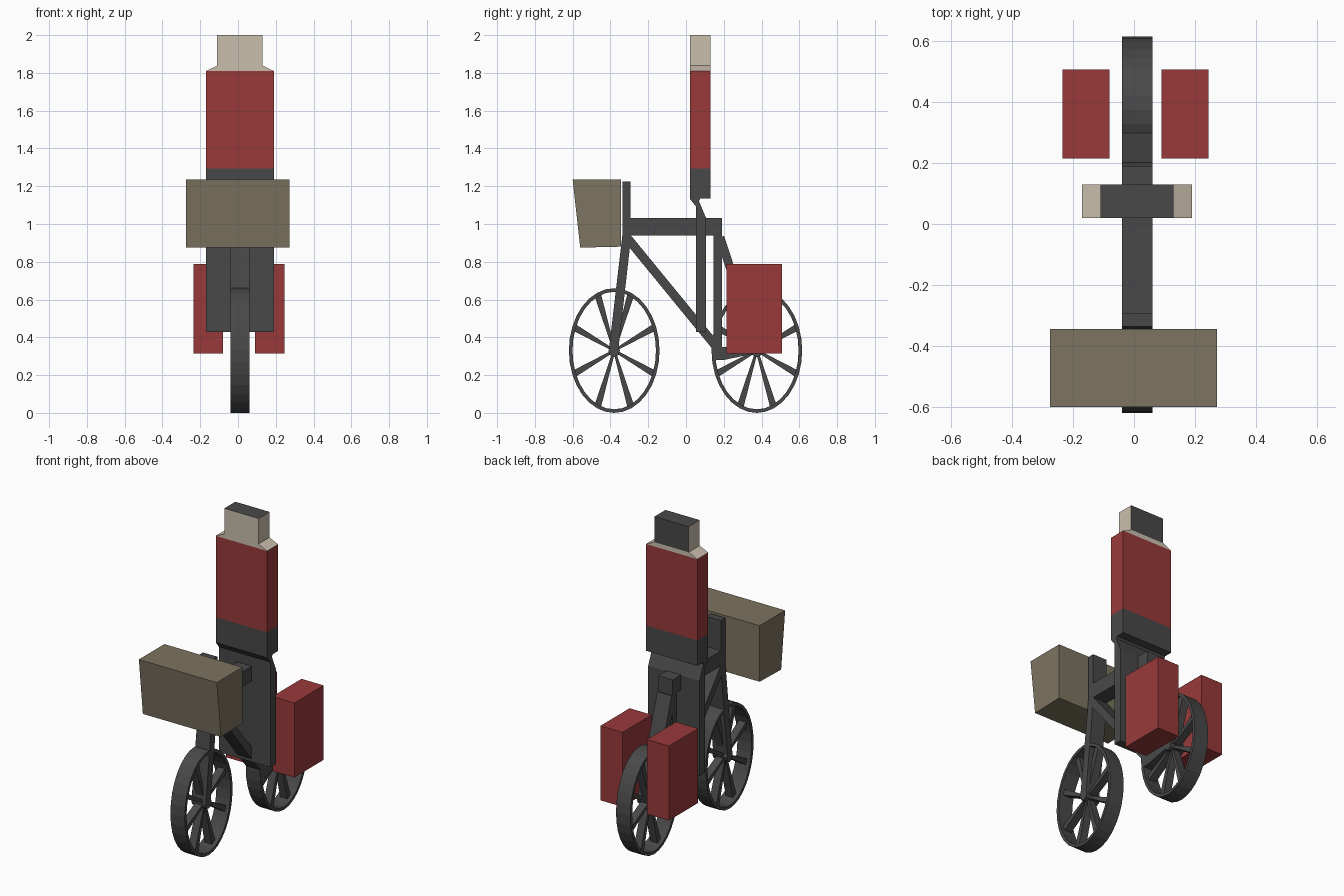
import bpy, bmesh, math

if "Cube" in bpy.data.objects:
    bpy.data.objects.remove(bpy.data.objects["Cube"])


def material(name, rgb):
    m = bpy.data.materials.new(name)
    m.diffuse_color = (*rgb, 1)
    m.use_nodes = True
    m.node_tree.nodes["Principled BSDF"].inputs["Base Color"].default_value = m.diffuse_color
    return m


DARK = material("charcoal", (0.066, 0.066, 0.067))
RED = material("red", (0.32, 0.042, 0.042))
TAN = material("basket tan", (0.205, 0.174, 0.117))
SKIN = material("skin", (0.59, 0.52, 0.42))


def finish(name, bm, *mats):
    bmesh.ops.recalc_face_normals(bm, faces=bm.faces)
    me = bpy.data.meshes.new(name)
    bm.to_mesh(me)
    bm.free()
    for m in mats:
        me.materials.append(m)
    ob = bpy.data.objects.new(name, me)
    bpy.context.collection.objects.link(ob)
    return ob


def add_prism(bm, pts, x0, x1):
    """Side profile of (y, z) points, extruded across x."""
    a = [bm.verts.new((x0, y, z)) for y, z in pts]
    b = [bm.verts.new((x1, y, z)) for y, z in pts]
    bm.faces.new(a)
    bm.faces.new(b)
    n = len(pts)
    for i in range(n):
        j = (i + 1) % n
        bm.faces.new((a[i], a[j], b[j], b[i]))


def prism(name, pts, x0, x1, mat):
    bm = bmesh.new()
    add_prism(bm, pts, x0, x1)
    return finish(name, bm, mat)


def box(name, x0, x1, y0, y1, z0, z1, mat):
    return prism(name, [(y0, z0), (y1, z0), (y1, z1), (y0, z1)], x0, x1, mat)


def bar(name, a, b, w):
    """Slanted frame tube between two (y, z) points."""
    dy, dz = b[0] - a[0], b[1] - a[1]
    k = w / 2 / math.hypot(dy, dz)
    ny, nz = -dz * k, dy * k
    pts = [(a[0] + ny, a[1] + nz), (b[0] + ny, b[1] + nz),
           (b[0] - ny, b[1] - nz), (a[0] - ny, a[1] - nz)]
    return prism(name, pts, X0, X1, DARK)


X0, X1 = -0.04, 0.06        # width of frame and wheels
BX0, BX1 = -0.17, 0.19      # width of the rider


# Oval wheels: rim, tapered spokes, hub
def wheel(name, cy, cz=0.33, ry=0.24, rz=0.33, n=32, t=0.019):
    bm = bmesh.new()
    rings = []
    for x, d in ((X0, 0), (X1, 0), (X1, t), (X0, t)):
        rings.append([bm.verts.new((x, cy + (ry - d) * math.cos(i * math.tau / n),
                                    cz + (rz - d) * math.sin(i * math.tau / n)))
                      for i in range(n)])
    for k in range(4):
        r, s = rings[k], rings[(k + 1) % 4]
        for i in range(n):
            j = (i + 1) % n
            bm.faces.new((r[i], r[j], s[j], s[i]))
    for k in range(8):
        a = (k + 0.5) * math.tau / 8
        y, z = (ry - t * 0.7) * math.cos(a), (rz - t * 0.7) * math.sin(a)
        l = math.hypot(y, z)
        ny, nz = -z / l, y / l
        w, v = 0.018, 0.006
        add_prism(bm, [(cy + ny * v, cz + nz * v), (cy + y + ny * w, cz + z + nz * w),
                       (cy + y - ny * w, cz + z - nz * w), (cy - ny * v, cz - nz * v)],
                  -0.015, 0.035)
    add_prism(bm, [(cy + 0.03 * math.cos(i * math.tau / 8), cz + 0.035 * math.sin(i * math.tau / 8))
                   for i in range(8)], X0, X1)
    return finish(name, bm, DARK)


wheel("front_wheel", -0.38)
wheel("rear_wheel", 0.375)

# Bicycle frame
box("top_tube", X0, X1, -0.30, 0.19, 0.938, 1.033, DARK)
box("handlebar_post", X0, X1, -0.337, -0.293, 0.93, 1.225, DARK)
prism("front_fork", [(-0.337, 0.94), (-0.29, 0.94), (-0.36, 0.32), (-0.41, 0.32)], X0, X1, DARK)
bar("down_tube", (-0.31, 0.925), (0.165, 0.345), 0.047)
box("seat_tube", X0, X1, 0.145, 0.19, 0.28, 0.95, DARK)
bar("seat_stay", (0.18, 0.93), (0.375, 0.34), 0.045)
prism("chain_stay", [(0.15, 0.28), (0.20, 0.28), (0.39, 0.32), (0.39, 0.36), (0.15, 0.345)], X0, X1, DARK)

# Luggage
prism("basket", [(-0.60, 1.235), (-0.345, 1.235), (-0.345, 0.88), (-0.56, 0.875)], -0.275, 0.272, TAN)
for side, x0, x1 in (("left", -0.235, -0.08), ("right", 0.09, 0.245)):
    box(side + "_pannier", x0, x1, 0.215, 0.507, 0.315, 0.787, RED)

# Rider
prism("legs", [(0.052, 0.427), (0.107, 0.427), (0.107, 1.03), (0.065, 1.13), (0.052, 1.10)],
      BX0, BX1, DARK)
prism("hips", [(0.02, 1.295), (0.02, 1.134), (0.055, 1.09), (0.075, 1.134), (0.13, 1.134), (0.13, 1.295)],
      BX0, BX1, DARK)
box("torso", BX0, BX1, 0.02, 0.13, 1.295, 1.81, RED)

# Sloped shoulders
bm = bmesh.new()
outline = [(BX0, 1.81), (BX1, 1.81), (0.13, 1.838), (-0.11, 1.838)]
lo = [bm.verts.new((x, 0.02, z)) for x, z in outline]
hi = [bm.verts.new((x, 0.13, z)) for x, z in outline]
bm.faces.new(lo)
bm.faces.new(hi)
for i in range(4):
    j = (i + 1) % 4
    bm.faces.new((lo[i], lo[j], hi[j], hi[i]))
finish("shoulders", bm, SKIN)

# Head with dark hair on top and back
head = box("head", -0.11, 0.13, 0.02, 0.13, 1.838, 2.0, SKIN)
head.data.materials.append(DARK)
for p in head.data.polygons:
    if p.normal.z > 0.5 or p.normal.y > 0.5:
        p.material_index = 1
